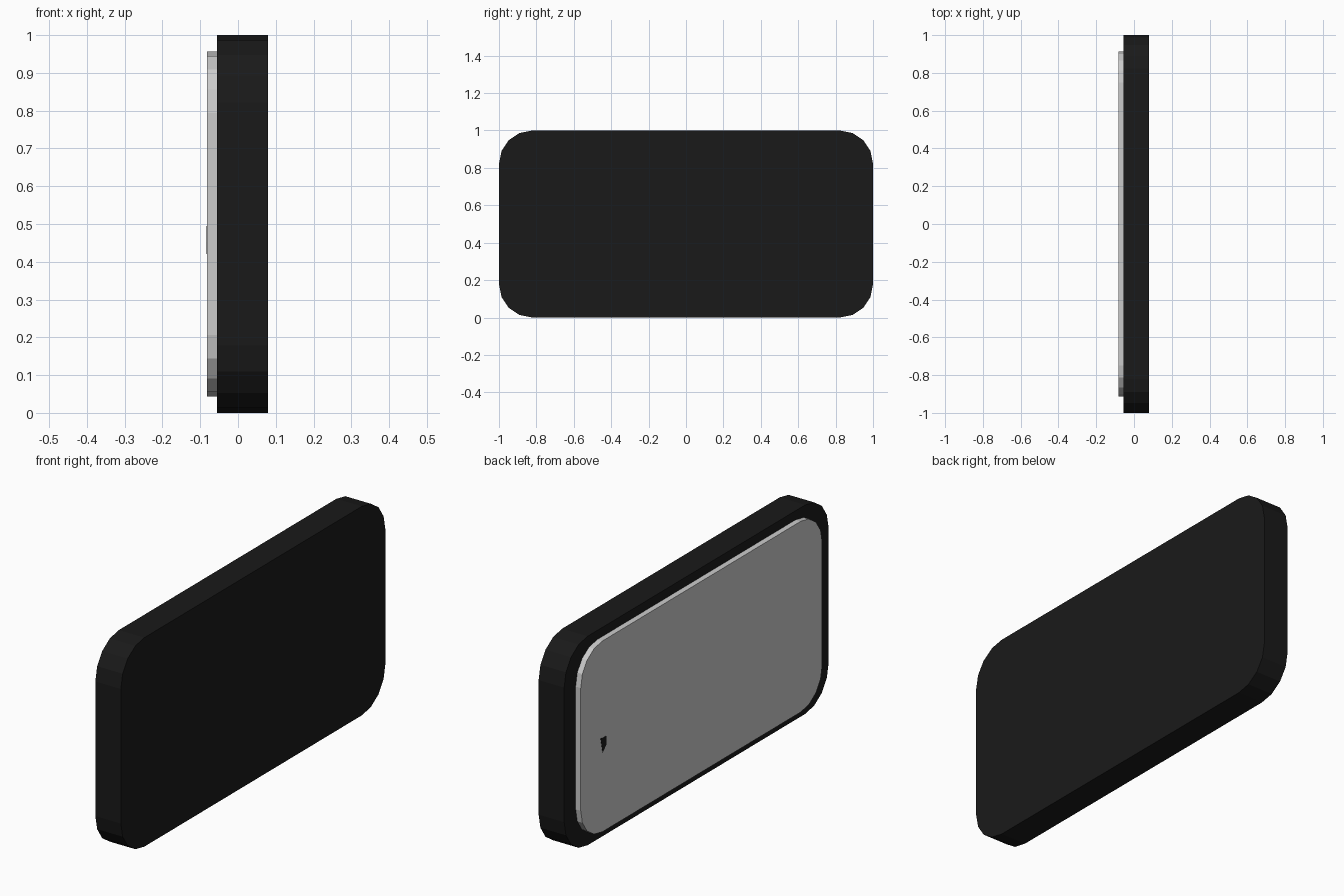
import bpy, math

if "Cube" in bpy.data.objects:
    bpy.data.objects.remove(bpy.data.objects["Cube"])

black = bpy.data.materials.new("black")
black.diffuse_color = (0.01, 0.01, 0.01, 1)
black.use_nodes = True
black.node_tree.nodes["Principled BSDF"].inputs["Base Color"].default_value = black.diffuse_color


def rounded_outline(half_y, half_z, r, segs=4):
    """Rounded rectangle in the YZ plane, centred on z = 0.5."""
    pts = []
    for i, (sy, sz) in enumerate([(1, 1), (-1, 1), (-1, -1), (1, -1)]):
        for k in range(segs + 1):
            a = math.radians(90 * (i + k / segs))
            pts.append((sy * (half_y - r) + r * math.cos(a),
                        0.5 + sz * (half_z - r) + r * math.sin(a)))
    return pts


def slab(name, outline, x0, x1, mat=None):
    """Extrude a YZ outline from x0 to x1."""
    n = len(outline)
    verts = [(x, y, z) for x in (x0, x1) for y, z in outline]
    faces = [tuple(reversed(range(n))), tuple(range(n, 2 * n))]
    faces += [(i, (i + 1) % n, n + (i + 1) % n, n + i) for i in range(n)]
    mesh = bpy.data.meshes.new(name)
    mesh.from_pydata(verts, [], faces)
    obj = bpy.data.objects.new(name, mesh)
    bpy.context.collection.objects.link(obj)
    if mat:
        mesh.materials.append(mat)
    return obj


# Case with rounded corners
slab("case", rounded_outline(1.0, 0.5, 0.178), -0.055, 0.08, black)

# Raised screen panel: the case outline at a smaller scale
slab("screen", rounded_outline(0.913, 0.4565, 0.163), -0.082, -0.05)

# Small dark button chip barely showing through the screen
chip = [(0.719, 0.491), (0.763, 0.495), (0.748, 0.421), (0.719, 0.452)]
slab("button", chip, -0.083, -0.07, black)
